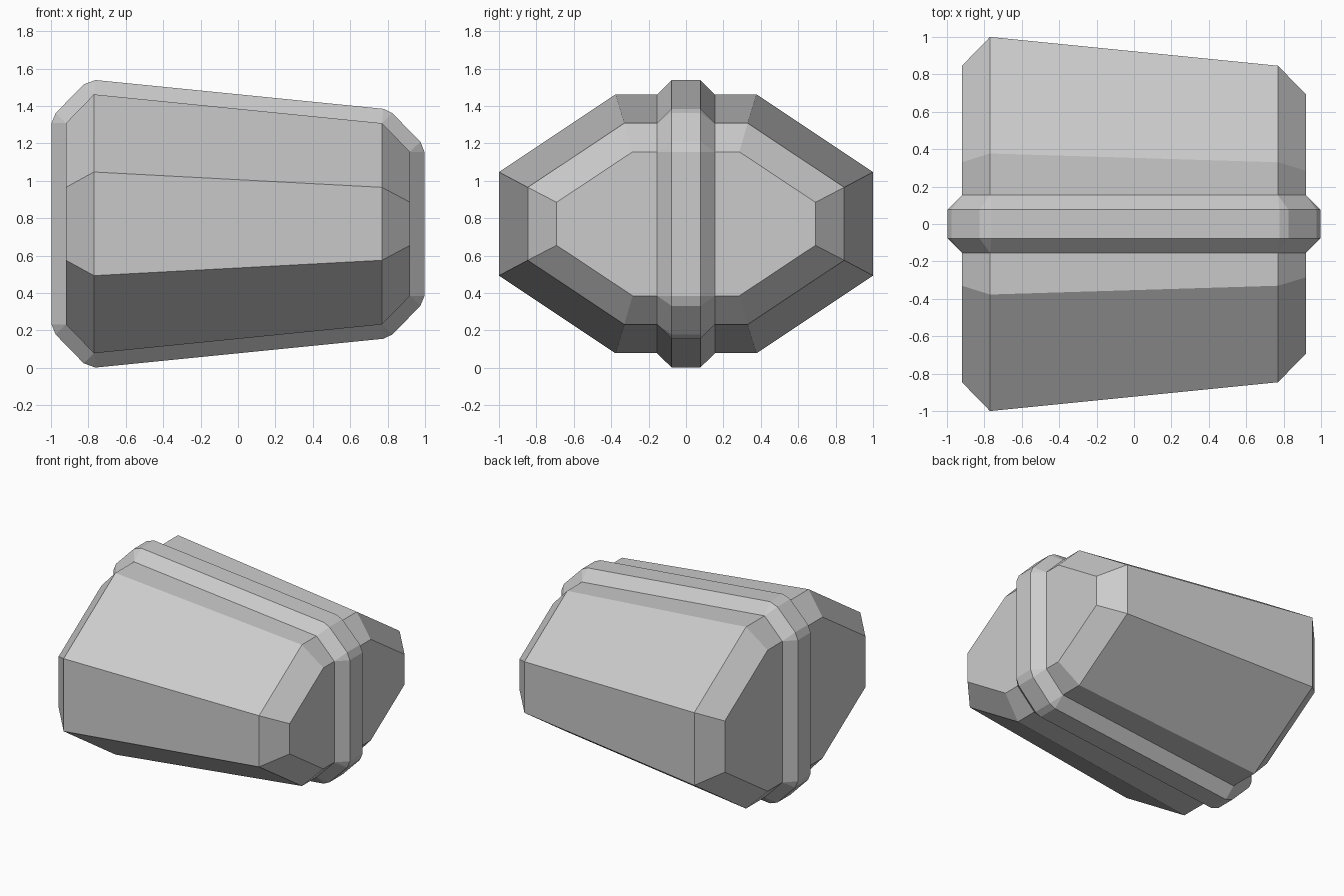
import bpy
import bmesh
from mathutils import Vector

cube = bpy.data.objects.get("Cube")
if cube:
    bpy.data.objects.remove(cube, do_unlink=True)

MID = 0.77  # height of the horizontal symmetry plane

grey = bpy.data.materials.new("plain grey")
grey.use_nodes = True
grey.diffuse_color = (0.6, 0.6, 0.6, 1)
grey.node_tree.nodes["Principled BSDF"].inputs["Base Color"].default_value = (0.6, 0.6, 0.6, 1)


def loft(name, rings):
    """Skin a list of equal-length rings and cap both ends."""
    bm = bmesh.new()
    rows = [[bm.verts.new(p) for p in ring] for ring in rings]
    for a, b in zip(rows, rows[1:]):
        for i in range(len(a)):
            j = (i + 1) % len(a)
            bm.faces.new((a[i], a[j], b[j], b[i]))
    bm.faces.new(rows[0])
    bm.faces.new(rows[-1])
    bmesh.ops.remove_doubles(bm, verts=bm.verts, dist=0.0005)
    bmesh.ops.recalc_face_normals(bm, faces=bm.faces)
    mesh = bpy.data.meshes.new(name)
    bm.to_mesh(mesh)
    bm.free()
    mesh.materials.append(grey)
    obj = bpy.data.objects.new(name, mesh)
    bpy.context.collection.objects.link(obj)
    return obj


# Tapered eight-sided body: x, flat half-width, full half-width,
# half-height, side-face half-height
stations = [
    (-0.92, 0.33, 0.846, 0.538, 0.195),
    (-0.77, 0.377, 1.0, 0.692, 0.277),
    (0.77, 0.33, 0.846, 0.538, 0.195),
    (0.92, 0.285, 0.692, 0.385, 0.115),
]


def octagon(x, flat, wide, tall, side):
    quarter = [(wide, side), (flat, tall)]
    half = quarter + [(-y, z) for y, z in reversed(quarter)]
    return [(x, y, MID + z) for y, z in half + [(-y, -z) for y, z in half]]


loft("body", [octagon(*s) for s in stations])

# Raised band around the middle, following the body's outline
upper = [Vector((s[0], s[3])) for s in stations]
outline = upper + [Vector((p.x, -p.y)) for p in reversed(upper)]
RISE = 0.077


def band_ring(y, rise):
    ring = []
    for i, p in enumerate(outline):
        before = p - outline[i - 1]
        after = outline[(i + 1) % len(outline)] - p
        for edge in (before, after):  # two points make a clipped corner
            q = p + Vector((-edge.y, edge.x)).normalized() * rise
            ring.append((q.x, y, MID + q.y))
    return ring


loft("middle_band", [band_ring(y, r) for y, r in
                     ((-0.154, 0), (-0.077, RISE), (0.077, RISE), (0.154, 0))])
